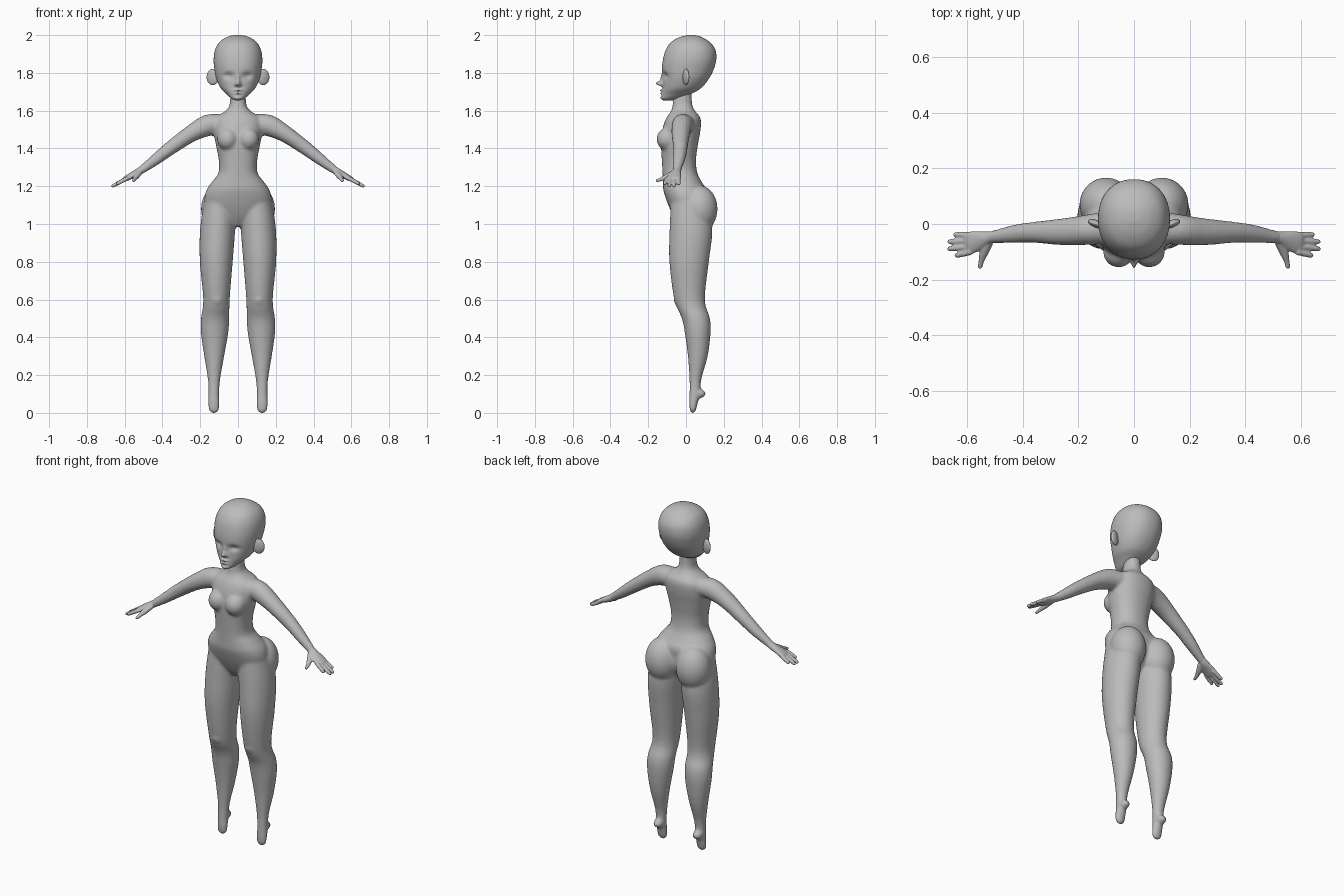
import bpy, bmesh, math
from mathutils import Vector, Matrix

cube = bpy.data.objects.get("Cube")
if cube:
    bpy.data.objects.remove(cube, do_unlink=True)

skin = bpy.data.materials.new("matte grey")
skin.use_nodes = True
grey = (0.5, 0.5, 0.5, 1)
skin.diffuse_color = grey
skin.node_tree.nodes["Principled BSDF"].inputs["Base Color"].default_value = grey


def spline(rows, steps):
    """Catmull-Rom interpolation through rows of numbers."""
    rows = [Vector(r) for r in rows]
    out = []
    for i in range(len(rows) - 1):
        p0, p1 = rows[max(i - 1, 0)], rows[i]
        p2, p3 = rows[i + 1], rows[min(i + 2, len(rows) - 1)]
        for k in range(steps):
            t = k / steps
            out.append(p1 + (p2 - p0) * (t / 2)
                       + (p0 * 2 - p1 * 5 + p2 * 4 - p3) * (t * t / 2)
                       + (p1 * 3 - p0 - p2 * 3 + p3) * (t ** 3 / 2))
    return out + [rows[-1]]


def skin_rings(bm, rings):
    """Join a series of closed rings and cap both ends."""
    loops = [[bm.verts.new(p) for p in ring] for ring in rings]
    n = len(loops[0])
    for a, b in zip(loops, loops[1:]):
        for i in range(n):
            j = (i + 1) % n
            bm.faces.new((a[i], a[j], b[j], b[i]))
    bm.faces.new(loops[0][::-1])
    bm.faces.new(loops[-1])


def oval(centre, a, b, n=32, power=1.0):
    pts = []
    for i in range(n):
        t = math.tau * i / n
        c, s = math.cos(t), math.sin(t)
        c = math.copysign(abs(c) ** power, c)
        s = math.copysign(abs(s) ** power, s)
        pts.append(centre + a * c + b * s)
    return pts


def stack(bm, rows, steps=5, n=32, power=1.0, shape=None):
    """Level rings; each row is x, half width, z, front y, back y."""
    rings = []
    for x, w, z, f, b in spline(rows, steps):
        ring = oval(Vector((x, (f + b) / 2, z)), Vector((w, 0, 0)),
                    Vector((0, (b - f) / 2, 0)), n, power)
        rings.append([shape(p) for p in ring] if shape else ring)
    skin_rings(bm, rings)


def limb(bm, rows, side, steps=5, n=20):
    """Tube along a path; each row is x, y, z, level radius, upright radius."""
    pts = spline(rows, steps)
    rings = []
    for i, p in enumerate(pts):
        d = pts[min(i + 1, len(pts) - 1)] - pts[max(i - 1, 0)]
        d = Vector(d[:3]).normalized()
        a = Vector((0, 0, 1)).cross(d).normalized()
        ring = oval(Vector(p[:3]), a * p[3], d.cross(a) * p[4], n)
        rings.append([Vector((q.x * side, q.y, q.z)) for q in ring])
    skin_rings(bm, rings)


def ball(bm, centre, radii, turn=0.0):
    m = (Matrix.Translation(centre) @ Matrix.Rotation(turn, 4, 'Z')
         @ Matrix.Diagonal((*radii, 1)))
    bmesh.ops.create_uvsphere(bm, u_segments=32, v_segments=20, radius=1, matrix=m)


def finish(bm, name, voxel=0, smooth=0):
    bmesh.ops.recalc_face_normals(bm, faces=bm.faces)
    mesh = bpy.data.meshes.new(name)
    bm.to_mesh(mesh)
    bm.free()
    mesh.materials.append(skin)
    for poly in mesh.polygons:
        poly.use_smooth = True
    obj = bpy.data.objects.new(name, mesh)
    bpy.context.collection.objects.link(obj)
    if voxel:
        fuse = obj.modifiers.new("Fuse", 'REMESH')
        fuse.mode = 'VOXEL'
        fuse.voxel_size = voxel
        fuse.use_smooth_shade = True
        relax = obj.modifiers.new("Relax", 'SMOOTH')
        relax.factor = 0.5
        relax.iterations = smooth


# Body: trunk and neck, then limbs on both sides, fused into one skin
body = bmesh.new()
stack(body, [
    (0, .02, .985, -.03, .05), (0, .09, 1.03, -.06, .09), (0, .165, 1.08, -.085, .11),
    (0, .177, 1.13, -.105, .11), (0, .167, 1.18, -.12, .11), (0, .14, 1.22, -.122, .085),
    (0, .104, 1.27, -.124, .06), (0, .102, 1.34, -.128, .053), (0, .117, 1.42, -.132, .063),
    (0, .13, 1.5, -.125, .077), (0, .122, 1.56, -.105, .077), (0, .065, 1.6, -.078, .047),
    (0, .043, 1.64, -.07, .032), (0, .041, 1.75, -.06, .03)], n=48, power=.9)

leg = [
    (.095, .085, 1.12, -.08, .12), (.108, .093, .97, -.087, .14), (.115, .087, .8, -.088, .121),
    (.114, .07, .6, -.062, .1), (.121, .075, .5, -.022, .127), (.124, .072, .42, -.006, .13),
    (.126, .053, .3, .01, .115), (.127, .033, .18, .018, .082), (.128, .029, .1, .018, .075),
    (.128, .03, .05, .017, .062), (.128, .027, .015, .02, .053), (.128, .015, 0, .027, .045)]
arm = [
    (.08, -.01, 1.53, .06, .05), (.16, -.02, 1.522, .055, .057), (.25, -.028, 1.477, .049, .045),
    (.36, -.03, 1.4, .038, .037), (.43, -.036, 1.346, .033, .031), (.5, -.046, 1.294, .024, .023),
    (.525, -.05, 1.277, .023, .02)]
for side in (1, -1):
    stack(body, [(r[0] * side, *r[1:]) for r in leg])
    limb(body, arm, side)
    ball(body, (.1 * side, .07, 1.08), (.096, .097, .125))      # buttock
    ball(body, (.055 * side, -.1, 1.45), (.056, .056, .06))     # breast
    ball(body, (.128 * side, .073, .102), (.027, .032, .024))   # heel
    ball(body, (.112 * side, -.02, .605), (.045, .046, .05))    # kneecap
finish(body, "body", .008, 8)

# Hands: palm, four fingers and a thumb
fingers = [(.648, -.038), (.67, -.064), (.67, -.09), (.643, -.114)]
for side, name in ((1, "left_hand"), (-1, "right_hand")):
    hand = bmesh.new()
    limb(hand, [(.49, -.045, 1.301, .02, .018), (.525, -.05, 1.277, .024, .02),
                (.56, -.06, 1.258, .035, .017), (.595, -.069, 1.239, .041, .013),
                (.607, -.071, 1.232, .034, .008)], side)
    for i, (x, y) in enumerate(fingers):
        root = Vector((.585, -.04 - .02 * i, 1.243))
        tip = Vector((x, y, 1.2 + (.665 - x) * .5))
        path = [(*root.lerp(tip, t), r, r) for t, r in
                ((0, .011), (.5, .011), (.9, .009), (1, .004))]
        limb(hand, path, side, 3, 12)
    limb(hand, [(.52, -.065, 1.273, .016, .014), (.538, -.1, 1.252, .016, .014),
                (.549, -.135, 1.236, .01, .01), (.553, -.155, 1.229, .008, .008),
                (.554, -.16, 1.227, .003, .003)], side, 4, 14)
    finish(hand, name, .004, 3)

# Head: sculpted by soft bumps of (x, z, spread x, spread z, depth)
bumps = [
    (0, 1.744, .011, .013, .034), (0, 1.77, .01, .024, .012),                # nose
    (.013, 1.738, .008, .008, .01), (-.013, 1.738, .008, .008, .01),         # nostrils
    (.05, 1.785, .024, .017, -.014), (-.05, 1.785, .024, .017, -.014),       # eye sockets
    (0, 1.708, .02, .006, .013), (0, 1.692, .017, .006, .011),               # lips
    (0, 1.668, .018, .009, .005)]                                            # chin


def sculpt(p):
    if p.y < -.02:
        fade = min(1, (-.02 - p.y) / .05)
        p.y -= fade * sum(d * math.exp(-((p.x - x) / sx) ** 2 - ((p.z - z) / sz) ** 2)
                          for x, z, sx, sz, d in bumps)
    return p


head = bmesh.new()
stack(head, [
    (0, .012, 1.655, -.12, -.07), (0, .035, 1.664, -.13, -.03), (0, .063, 1.69, -.127, .03),
    (0, .092, 1.72, -.123, .08), (0, .115, 1.77, -.122, .122), (0, .125, 1.82, -.127, .147),
    (0, .129, 1.87, -.122, .16), (0, .122, 1.92, -.108, .156), (0, .101, 1.96, -.082, .13),
    (0, .066, 1.986, -.042, .09), (0, .03, 1.998, 0, .056), (0, .003, 2, .025, .031)],
    steps=9, n=128, power=.92, shape=sculpt)
finish(head, "head")

# Ears: flat ovals swept back from the head
for side, name in ((1, "left_ear"), (-1, "right_ear")):
    ear = bmesh.new()
    ball(ear, (.134 * side, 0, 1.778), (.034, .014, .043), .35 * side)
    finish(ear, name)
